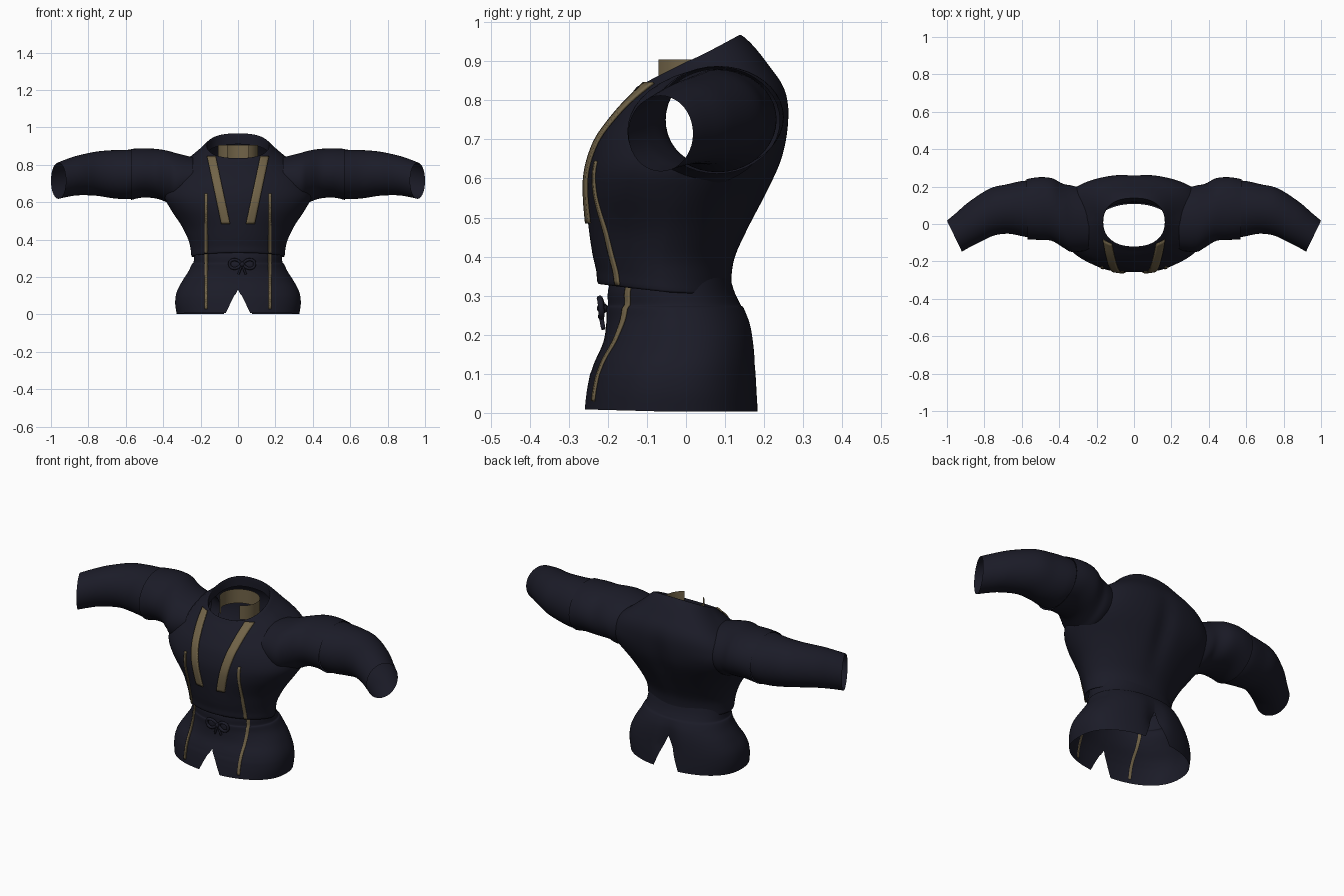
import bpy, bmesh, math
from mathutils import Vector
from mathutils.bvhtree import BVHTree

if "Cube" in bpy.data.objects:
    bpy.data.objects.remove(bpy.data.objects["Cube"])


def material(name, rgb):
    m = bpy.data.materials.new(name)
    m.diffuse_color = (*rgb, 1)
    m.use_nodes = True
    m.node_tree.nodes["Principled BSDF"].inputs["Base Color"].default_value = m.diffuse_color
    return m


NAVY = material("dark navy cloth", (0.0108, 0.011, 0.0205))
GOLD = material("muted gold trim", (0.165, 0.125, 0.064))


def smooth_rows(rows, n):
    """Catmull-Rom interpolation of parameter rows."""
    out = []
    for i in range(len(rows) - 1):
        p = [rows[max(0, min(len(rows) - 1, i + k))] for k in (-1, 0, 1, 2)]
        for s in range(n):
            t = s / n
            out.append(tuple(
                0.5 * (2 * b + (c - a) * t + (2 * a - 5 * b + 4 * c - d) * t * t
                       + (3 * b - a - 3 * c + d) * t ** 3)
                for a, b, c, d in zip(*p)))
    return out + [rows[-1]]


def loft(name, rings, closed=True, drop=None, mat=NAVY):
    """Skin a list of point rings; drop(centre) removes faces."""
    bm = bmesh.new()
    vs = [[bm.verts.new(p) for p in r] for r in rings]
    n = len(rings[0])
    for a, b in zip(vs, vs[1:]):
        for j in range(n if closed else n - 1):
            k = (j + 1) % n
            f = bm.faces.new((a[j], a[k], b[k], b[j]))
            f.smooth = True
    if drop:
        bad = [f for f in bm.faces if drop(f.calc_center_median())]
        bmesh.ops.delete(bm, geom=bad, context='FACES')
    return finish(name, bm, mat)


def finish(name, bm, mat):
    bmesh.ops.remove_doubles(bm, verts=bm.verts, dist=0.0005)
    bmesh.ops.recalc_face_normals(bm, faces=bm.faces)
    me = bpy.data.meshes.new(name)
    bm.to_mesh(me)
    bm.free()
    me.materials.append(mat)
    ob = bpy.data.objects.new(name, me)
    bpy.context.collection.objects.link(ob)
    return ob


# Sleeve rows: x front, x back, y front, y back, z low, z high
SLEEVE = smooth_rows([
    (.24, .24, -.14, .18, .61, .84), (.33, .33, -.15, .205, .58, .862),
    (.38, .38, -.125, .215, .60, .876), (.44, .44, -.09, .245, .62, .885),
    (.51, .51, -.085, .25, .625, .888), (.57, .575, -.082, .24, .612, .885)], 5)
FOREARM = smooth_rows([
    (.565, .57, -.072, .232, .619, .881), (.60, .61, -.065, .228, .616, .88),
    (.67, .68, -.052, .212, .622, .878), (.75, .77, -.062, .19, .635, .87),
    (.83, .88, -.10, .12, .637, .85), (.88, .95, -.125, .06, .628, .83),
    (.92, 1.0, -.148, .018, .618, .812)], 5)


def tube_ring(row, side, n=40):
    xf, xb, yf, yb, z0, z1 = row
    pts = []
    for j in range(n):
        a = 2 * math.pi * j / n
        t = (1 - math.cos(a)) / 2
        pts.append((side * (xf + (xb - xf) * t), yf + (yb - yf) * t,
                    (z0 + z1) / 2 + (z1 - z0) / 2 * math.sin(a)))
    return pts


def in_armhole(c):
    """True where the torso skin lies inside a sleeve."""
    x = abs(c.x)
    if x < .25:
        return False
    r = min(SLEEVE, key=lambda q: abs(q[0] - x))
    u = (c.y - (r[2] + r[3]) / 2) / ((r[3] - r[2]) / 2)
    v = (c.z - (r[4] + r[5]) / 2) / ((r[5] - r[4]) / 2)
    return u * u + v * v < .85


for side, label in ((-1, "left"), (1, "right")):
    loft(label + "_upper_sleeve", [tube_ring(r, side) for r in SLEEVE])
    loft(label + "_forearm_sleeve", [tube_ring(r, side) for r in FOREARM])

# Torso rows: half width, y front, z front, y back, z back
TORSO = smooth_rows([
    (.235, -.195, .345, .108, .325), (.248, -.224, .33, .117, .305),
    (.253, -.23, .365, .117, .345), (.265, -.24, .41, .128, .40),
    (.30, -.25, .48, .165, .475), (.36, -.257, .555, .215, .57),
    (.395, -.255, .62, .252, .66), (.37, -.235, .69, .266, .76),
    (.325, -.205, .74, .254, .83), (.255, -.168, .787, .214, .888),
    (.20, -.14, .817, .174, .938), (.172, -.125, .835, .143, .966),
    (.165, -.12, .83, .136, .96), (.165, -.12, .80, .138, .91)], 4)


def clamp(v):
    return max(0, min(1, v))


def body_ring(row, n=96):
    w, yf, zf, yb, zb = row
    zm = (zf + zb) / 2
    low = clamp((.56 - zm) / .1)     # narrower front near the waist
    neck = clamp((zm - .80) / .08)   # squarer collar at the top
    broad = clamp((zm - .54) / .14) * clamp((.92 - zm) / .1)  # broad shoulder blades
    pts = []
    for j in range(n):
        a = 2 * math.pi * j / n
        s, c = math.sin(a), math.cos(a)
        t = (1 - c) / 2
        x = w * math.copysign(abs(s) ** (1 - .2 * neck), s)
        z = zf + (zb - zf) * t - .008 * low * s * s
        if c > 0:
            cy = c ** (1 + .22 * low - .12 * broad)
        else:
            cy = -abs(c) ** (1 - .42 * broad)
        y = yf + (yb - yf) * (1 - cy) / 2
        if t > .5:  # shallow spine groove
            y -= .018 * math.exp(-(x / .05) ** 2 - ((z - .62) / .16) ** 2)
        pts.append((x, y, z))
    return pts


torso = loft("jacket_torso", [body_ring(r) for r in TORSO], drop=in_armhole)

# Skirt rows: half width, y front, y back, z
SKIRT = smooth_rows([
    (.328, -.262, .188, .003), (.336, -.253, .186, .06), (.328, -.238, .183, .12),
    (.297, -.212, .178, .18), (.265, -.204, .168, .23), (.247, -.204, .15, .268),
    (.238, -.20, .14, .277), (.234, -.20, .124, .31), (.228, -.19, .112, .35)], 5)


def skirt_half(row, side, n=48):
    """Half ring whose ends part at the front and back slits."""
    w, yf, yb, z = row
    a0 = math.asin(max(0, .13 - z) * .44 / w)
    a1 = math.pi - math.asin(max(0, .18 - z) * .38 / w)
    low = clamp((z - .15) / .1)
    pts = []
    for j in range(n + 1):
        a = a0 + (a1 - a0) * j / n
        c, s = math.cos(a), math.sin(a)
        c = math.copysign(abs(c) ** (.85 + .3 * low * (c > 0)), c)
        x = w * abs(s) ** .92
        y = (yf + yb) / 2 - (yb - yf) / 2 * c
        if c < 0:  # centre back crease
            y -= .03 * math.exp(-(x / .05) ** 2) * max(0, 1 - abs(z - .12) / .16)
        pts.append((side * x, y, z + .006 * max(0, c) * (z < .1)))
    return pts


skirts = [loft(l + "_skirt_panel", [skirt_half(r, s) for r in SKIRT], closed=False)
          for s, l in ((-1, "left"), (1, "right"))]


def tree(ob):
    bm = bmesh.new()
    bm.from_mesh(ob.data)
    t = BVHTree.FromBMesh(bm)
    bm.free()
    return t


def strip(name, surf, path, width, lift, n=28):
    """Thin gold band laid on the front of a surface along an x,z line."""
    (x0, z0), (x1, z1) = path
    rows, last = [], [None] * 5
    for i in range(n + 1):
        t = i / n
        x, z = x0 + (x1 - x0) * t, z0 + (z1 - z0) * t
        row = []
        for k in range(5):
            px = x + width * (k / 4 - .5)
            hit = surf.ray_cast(Vector((px, -1, z)), Vector((0, 1, 0)))[0]
            y = hit.y - lift if hit else last[k]
            if y is None or (last[k] is not None and y - last[k] > .05):
                y = last[k] if last[k] is not None else -.2
            last[k] = y
            row.append((px, y, z))
        rows.append(row)
    ob = loft(name, rows, closed=False, mat=GOLD)
    mod = ob.modifiers.new("thickness", 'SOLIDIFY')
    mod.thickness, mod.offset = .007, 0
    return ob


# Lapel bands and long piping
torso_tree = tree(torso)
for s, label, skirt in ((-1, "left", skirts[0]), (1, "right", skirts[1])):
    strip(label + "_lapel_band", torso_tree, ((s * .066, .485), (s * .142, .845)), .047, .007)
    strip(label + "_torso_piping", torso_tree, ((s * .17, .645), (s * .17, .327)), .014, .003)
    strip(label + "_skirt_piping", tree(skirt), ((s * .17, .33), (s * .17, .03)), .014, .003)

# Standing inner collar, open at the front
collar = []
for z in (.825, .865, .905):
    collar.append([(.108 * math.sin(a), .015 - .1 * math.cos(a), z)
                   for a in (math.radians(32 + 296 * j / 40) for j in range(41))])
loft("inner_collar", collar, closed=False, mat=GOLD)


def cord(name, pts, radius, cyclic=False):
    cu = bpy.data.curves.new(name, 'CURVE')
    cu.dimensions = '3D'
    cu.bevel_depth, cu.bevel_resolution, cu.resolution_u = radius, 2, 6
    cu.use_fill_caps = True
    sp = cu.splines.new('NURBS')
    sp.points.add(len(pts) - 1)
    for p, co in zip(sp.points, pts):
        p.co = (*co, 1)
    sp.use_cyclic_u, sp.use_endpoint_u, sp.order_u = cyclic, not cyclic, 3
    cu.materials.append(NAVY)
    bpy.context.collection.objects.link(bpy.data.objects.new(name, cu))


# Waist bow: two loops, two tails and a knot
for s, label in ((-1, "left"), (1, "right")):
    cord(label + "_bow_loop", [(.022 + s * dx, y, z) for dx, y, z in (
        (0, -.212, .27), (.03, -.222, .296), (.068, -.219, .288),
        (.066, -.215, .25), (.03, -.219, .243))], .008, True)
    cord(label + "_bow_tail", [(.022, -.213, .268), (.022 + s * .01, -.219, .24),
                               (.022 + s * .02, -.211, .215)], .006)
bpy.ops.mesh.primitive_uv_sphere_add(segments=16, ring_count=8, radius=.014,
                                     location=(.022, -.214, .268))
bpy.context.object.name = "bow_knot"
bpy.context.object.data.materials.append(NAVY)
bpy.ops.object.shade_smooth()
